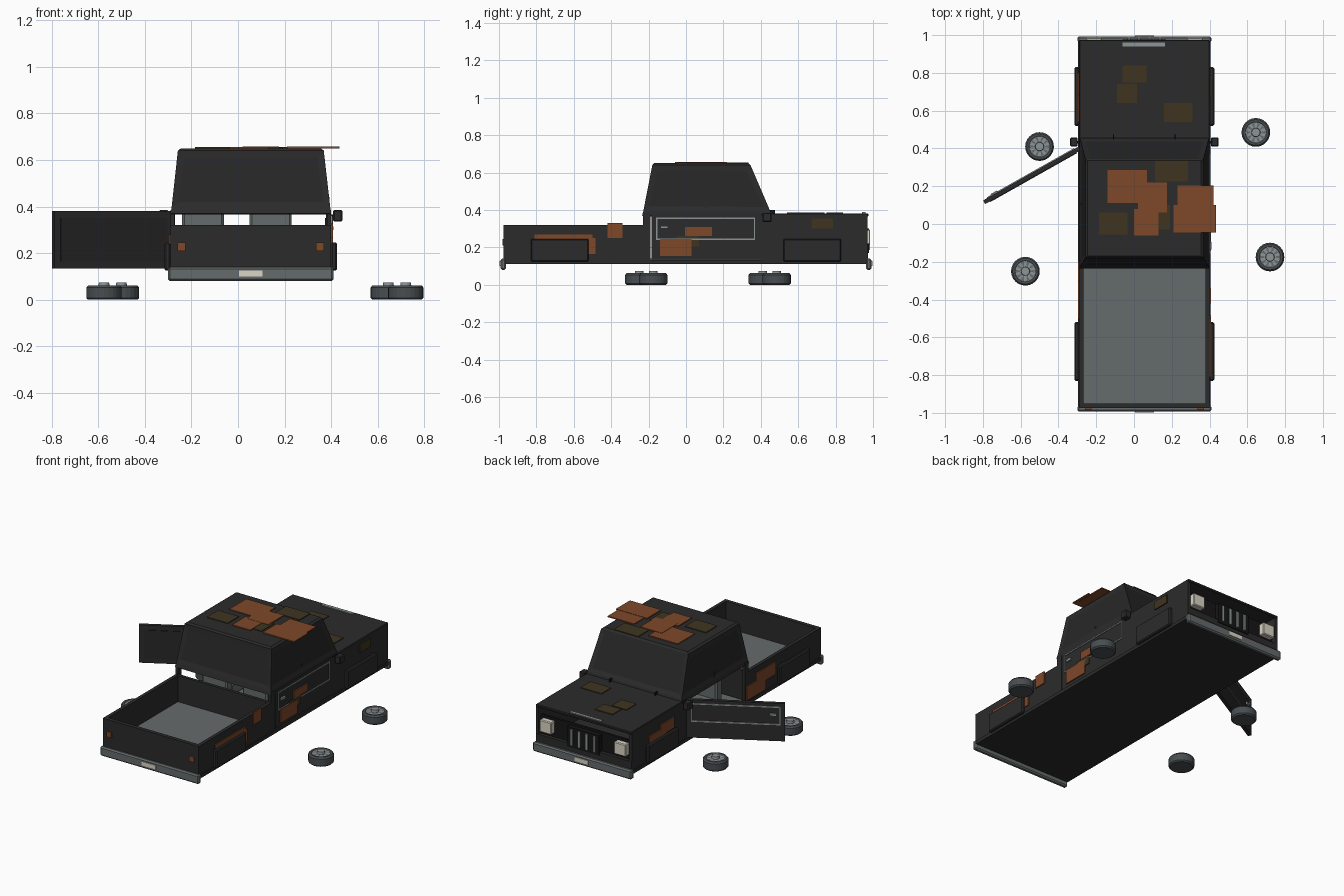
import bpy, bmesh, math
from mathutils import Matrix, Vector

cube = bpy.data.objects.get("Cube")
if cube:
    bpy.data.objects.remove(cube)


def material(name, r, g, b):
    m = bpy.data.materials.new(name)
    m.use_nodes = True
    m.diffuse_color = (r, g, b, 1)
    m.node_tree.nodes["Principled BSDF"].inputs["Base Color"].default_value = (r, g, b, 1)
    return m


BODY = material("charcoal paint", .024, .024, .024)
GLASS = material("dark glass", .02, .02, .021)
BLACK = material("black trim", .008, .008, .008)
GREY = material("mid grey", .13, .145, .15)
LIGHT = material("light grey metal", .27, .3, .31)
TYRE = material("tyre grey", .065, .075, .08)
RUST = material("rust", .21, .065, .023)
OLIVE = material("old brown rust", .05, .034, .014)
CREAM = material("cream lamp", .7, .66, .56)

MID = .055            # centre line of the truck
L, R = -.29, .40      # body sides


def finish(name, bm, *mats):
    bmesh.ops.recalc_face_normals(bm, faces=bm.faces)
    me = bpy.data.meshes.new(name)
    bm.to_mesh(me)
    bm.free()
    ob = bpy.data.objects.new(name, me)
    for m in mats:
        me.materials.append(m)
    bpy.context.collection.objects.link(ob)
    return ob


def box(name, x, y, z, mat, bevel=0):
    bm = bmesh.new()
    bmesh.ops.create_cube(bm, size=1)
    for v in bm.verts:
        for i, (a, b) in enumerate((x, y, z)):
            v.co[i] = a + (v.co[i] + .5) * (b - a)
    if bevel:
        bmesh.ops.bevel(bm, geom=bm.edges[:], offset=bevel, segments=1, affect='EDGES')
    return finish(name, bm, mat)


def mirrored(name, x, y, z, mat, bevel=0):
    """A box on the left side and its twin across the centre line."""
    box("left_" + name, x, y, z, mat, bevel)
    box("right_" + name, (2 * MID - x[1], 2 * MID - x[0]), y, z, mat, bevel)


# Chassis, bed and cab shell
box("underbody", (L, R), (-.97, .97), (.11, .13), BODY)
box("bed_floor", (L + .02, R - .02), (-.95, -.23), (.13, .15), GREY)
box("cab_floor", (L + .02, R - .02), (-.2, .42), (.13, .14), GREY)
mirrored("bed_side", (R - .022, R), (-.97, -.225), (.13, .32), BODY)
box("tailgate", (L, R), (-.975, -.95), (.13, .32), BODY)
box("bed_front_wall", (L, R), (-.235, -.215), (.13, .32), BODY)
mirrored("rear_pillar", (R - .018, R), (-.23, -.19), (.13, .385), BODY)
mirrored("front_fender", (R - .02, R), (.4, .97), (.13, .37), BODY)
box("firewall", (L + .02, R - .02), (.41, .43), (.13, .31), BLACK)
box("hood", (L, R), (.45, .975), (.365, .382), BODY, .004)
box("cowl", (L, R), (.4, .452), (.365, .38), BLACK)
mirrored("fender_cover", (R, R + .025), (.52, .83), (.125, .245), BODY, .006)
mirrored("bed_cover", (R, R + .025), (-.83, -.52), (.125, .245), BODY, .006)
mirrored("sill", (R, R + .006), (-.97, .97), (.11, .132), BODY)

# Sloped cab top with inset windows
bm = bmesh.new()
rings = [((-.29, .40), (-.235, .458), .37), ((-.285, .396), (-.228, .45), .395),
         ((-.258, .368), (-.18, .345), .64), ((-.245, .355), (-.17, .335), .65)]
loops = []
for (x0, x1), (y0, y1), z in rings:
    loops.append([bm.verts.new(p) for p in ((x0, y0, z), (x1, y0, z), (x1, y1, z), (x0, y1, z))])
windows = []
for k in range(len(loops) - 1):
    for i in range(4):
        j = (i + 1) % 4
        f = bm.faces.new((loops[k][i], loops[k][j], loops[k + 1][j], loops[k + 1][i]))
        if k == 1:
            windows.append(f)
bm.faces.new(loops[-1])
bmesh.ops.recalc_face_normals(bm, faces=bm.faces)
bmesh.ops.inset_individual(bm, faces=windows, thickness=.04, depth=-.004)
for f in windows:
    f.material_index = 1
cab = finish("cab_top", bm, BODY, GLASS)
wall = cab.modifiers.new("thickness", 'SOLIDIFY')
wall.thickness = .012
mirrored("window_divider", (.378, .392), (.1, .112), (.385, .44), BODY)

# Seats
for side, x in (("left", -.24), ("right", .05)):
    box(side + "_seat_cushion", (x, x + .18), (.02, .22), (.14, .22), GREY, .01)
    box(side + "_seat_back", (x, x + .18), (-.03, .03), (.18, .42), GREY, .01)


# Doors, built as the left door with its hinge at the origin
def door(name, place):
    def part(suffix, x, y, z, mat):
        box(name + suffix, x, y, z, mat).matrix_world = place
    part("_panel", (-.008, .014), (-.585, 0), (.135, .38), BODY)
    part("_inner_trim", (.014, .018), (-.555, -.03), (.165, .35), GLASS)
    for i, z in enumerate((.24, .353)):
        part(f"_long_trim_{i}", (-.013, -.008), (-.56, -.03), (z, z + .008), LIGHT)
    for i, y in enumerate((-.56, -.037)):
        part(f"_end_trim_{i}", (-.013, -.008), (y, y + .007), (.24, .36), LIGHT)
    part("_handle", (-.018, -.008), (-.535, -.495), (.3, .315), LIGHT)


door("left_door", Matrix.Translation((-.285, .405, 0)) @ Matrix.Rotation(math.radians(-60.6), 4, 'Z'))
door("right_door", Matrix.Translation((R - .008, .4, 0)) @ Matrix.Scale(-1, 4, Vector((1, 0, 0))))

# Mirrors and wipers
mirrored("mirror", (.408, .448), (.41, .458), (.335, .385), BODY, .005)
mirrored("mirror_arm", (.39, .41), (.425, .44), (.35, .365), BLACK)
mirrored("wiper", (.215, .222), (.45, .475), (.38, .4), BLACK)

# Bumpers and plates
for end, s in (("rear", -1), ("front", 1)):
    def span(a, b):
        return tuple(sorted((s * a, s * b)))
    box(end + "_bumper", (L - .01, R + .01), span(.962, .992), (.08, .14), GREY, .008)
    box(end + "_number_plate", (MID - .05, MID + .05), span(.99, .997), (.1, .126), CREAM)

# Front end with recessed panel, grille and headlights
box("front_panel", (L + .02, R - .02), (.93, .945), (.13, .31), BLACK)
box("front_lower_panel", (L, R), (.95, .972), (.13, .19), BODY)
box("grille", (MID - .115, MID + .115), (.95, .978), (.17, .3), BLACK)
for i in range(4):
    x = MID - .0825 + i * .055
    box(f"grille_bar_{i}", (x - .008, x + .008), (.978, .985), (.185, .29), LIGHT)
mirrored("headlight", (.28, .365), (.945, .985), (.215, .295), CREAM, .005)
box("hood_trim", (MID - .115, MID + .11), (.94, .96), (.382, .388), LIGHT)
mirrored("tail_light", (.335, .37), (-.982, -.975), (.21, .245), RUST)

# Rust patches on the roof, hood and sides
top_patches = [
    (RUST, .65, -.14, .07, .11, .285), (RUST, .652, .02, .175, .06, .22),
    (RUST, .651, 0, .13, -.06, .08), (RUST, .65, .23, .42, 0, .205),
    (RUST, .652, .21, .435, -.045, .1), (OLIVE, .65, .11, .285, .225, .335),
    (OLIVE, .65, -.185, -.035, -.055, .06), (OLIVE, .649, .13, .19, -.03, .1),
    (OLIVE, .382, -.06, .065, .75, .84), (OLIVE, .382, -.09, .015, .64, .74),
    (OLIVE, .382, .16, .31, .54, .64)]
for i, (m, z, x0, x1, y0, y1) in enumerate(top_patches):
    box(f"top_patch_{i}", (x0, x1), (y0, y1), (z - .002, z + .005), m)

side_patches = [
    (RUST, R, -.42, -.34, .25, .33), (RUST, R, -.81, -.5, .245, .27),
    (RUST, R, -.53, -.485, .165, .25), (OLIVE, R, .67, .785, .3, .355),
    (RUST, R, -.005, .14, .26, .31), (RUST, R, -.14, .03, .155, .245),
    (OLIVE, R - .002, -.05, .07, .205, .26),
    (RUST, L, .62, .8, .245, .29), (RUST, L, .54, .68, .25, .32),
    (RUST, L, -.5, -.3, .2, .28), (RUST, L, -.4, -.2, .14, .23)]
for i, (m, x, y0, y1, z0, z1) in enumerate(side_patches):
    box(f"side_patch_{i}", (x - .001, x + .007) if x > 0 else (x - .007, x + .001), (y0, y1), (z0, z1), m)


# Loose wheels lying flat on the ground
def wheel(name, x, y):
    bm = bmesh.new()
    bands = [(.068, 0, 0), (.076, .008, 0), (.076, .052, 0), (.068, .062, 0), (.056, .062, 0),
             (.054, .058, 1), (.024, .058, 1), (.022, .074, 1)]
    n = 24
    loops = [[bm.verts.new((r * math.cos(2 * math.pi * i / n), r * math.sin(2 * math.pi * i / n), z))
              for i in range(n)] for r, z, _ in bands]
    for k in range(len(bands) - 1):
        for i in range(n):
            j = (i + 1) % n
            f = bm.faces.new((loops[k][i], loops[k][j], loops[k + 1][j], loops[k + 1][i]))
            f.material_index = bands[k + 1][2]
    bm.faces.new(loops[0])
    bm.faces.new(loops[-1]).material_index = 1
    # dark slots between the spokes
    for i in range(10):
        a = 2 * math.pi * i / 10
        pts = [(r, a + d) for r, d in ((.028, -.1), (.05, -.15), (.05, .15), (.028, .1))]
        f = bm.faces.new([bm.verts.new((r * math.cos(t), r * math.sin(t), .0595)) for r, t in pts])
        f.material_index = 2
    bm.normal_update()
    ob = finish(name, bm, TYRE, LIGHT, GREY)
    ob.location = (x, y, 0)


wheel("front_left_wheel", -.5, .41)
wheel("front_right_wheel", .645, .485)
wheel("rear_left_wheel", -.575, -.25)
wheel("rear_right_wheel", .72, -.175)
